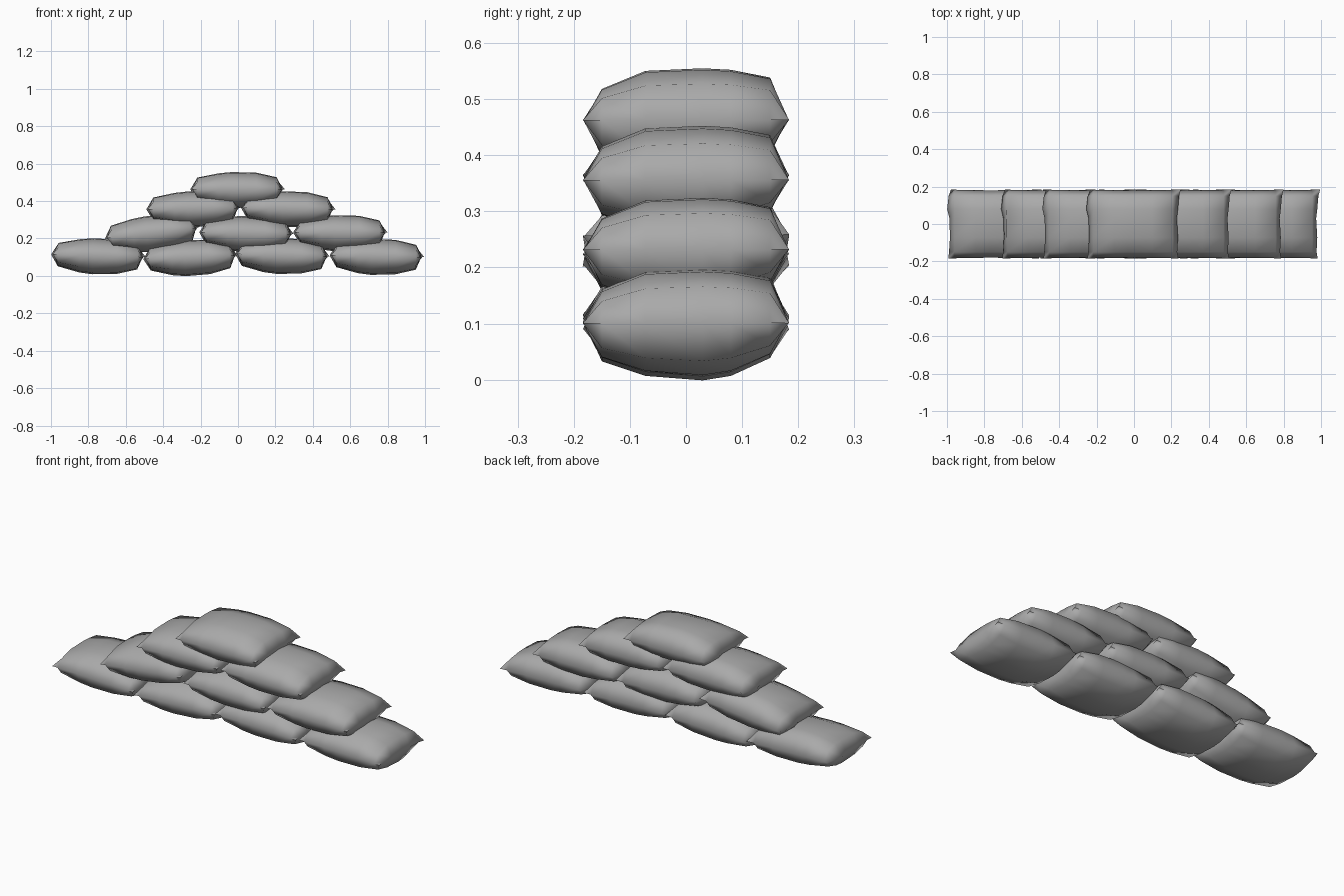
import bpy, bmesh, math
from mathutils import Matrix

if "Cube" in bpy.data.objects:
    bpy.data.objects.remove(bpy.data.objects["Cube"])

# Pillow profile stations: position, top fullness, bottom fullness
XS = [(-.252, 0, 0), (-.215, .68, .62), (-.1, .93, .92), (-.03, 1, 1),
      (.1, .97, .95), (.21, .7, .68), (.25, 0, 0)]
YS = [(-.184, 0, 0), (-.15, .6, .66), (-.072, .95, .92), (.03, 1, 1),
      (.08, .97, .92), (.15, .82, .6), (.184, 0, 0)]
# Small wobble of the seam at the two short ends, one value per Y station
LEFT = [.006, .01, .015, .012, .0, .008, .02]
RIGHT = [-.01, -.016, -.012, -.018, -.012, -.006, .003]
TOP, BOTTOM = .092, .1
NX, NY = len(XS) - 1, len(YS) - 1

cloth = bpy.data.materials.new("cloth")
cloth.diffuse_color = (.4, .4, .4, 1)
cloth.use_nodes = True
cloth.node_tree.nodes["Principled BSDF"].inputs["Base Color"].default_value = cloth.diffuse_color


def sandbag(name, x, z, tilt):
    bm = bmesh.new()
    grids = [{}, {}]
    for i, (px, tx, bx) in enumerate(XS):
        for j, (py, ty, by) in enumerate(YS):
            # seam edges dip in slightly between the corner ears
            qx = px + (LEFT[j] if i == 0 else RIGHT[j] if i == NX else 0)
            qy = py * (1 - .025 * (1 - abs(px) / .25)) if j in (0, NY) else py
            seam = i in (0, NX) or j in (0, NY)
            top = bm.verts.new((qx, qy, TOP * tx * ty))
            grids[0][i, j] = top
            grids[1][i, j] = top if seam else bm.verts.new((qx, qy, -BOTTOM * bx * by))
    for side, g in enumerate(grids):
        for i in range(NX):
            for j in range(NY):
                quad = [g[i, j], g[i + 1, j], g[i + 1, j + 1], g[i, j + 1]]
                bm.faces.new(quad if side == 0 else quad[::-1])
    for f in bm.faces:
        f.smooth = True
    m = Matrix.Translation((x, 0, z)) @ Matrix.Rotation(-math.radians(tilt), 4, 'Y')
    bmesh.ops.transform(bm, matrix=m, verts=bm.verts)
    me = bpy.data.meshes.new(name)
    bm.to_mesh(me)
    bm.free()
    me.materials.append(cloth)
    ob = bpy.data.objects.new(name, me)
    bpy.context.collection.objects.link(ob)
    bpy.context.view_layer.objects.active = ob
    ob.select_set(True)


# Stacked rows: (x, z, tilt in degrees)
ROWS = [
    [(-.747, .108, -1.5), (-.254, .1, 2.5), (.237, .11, -1.5), (.742, .105, -1)],
    [(-.46, .23, 6.5), (.045, .228, -1), (.547, .232, 0)],
    [(-.238, .36, 1), (.268, .36, -1)],
    [(-.003, .463, 0)],
]
for r, row in enumerate(ROWS, 1):
    for n, bag in enumerate(row, 1):
        sandbag(f"sandbag_row{r}_{n}", *bag)
bpy.ops.object.shade_smooth_by_angle(angle=math.radians(85))
